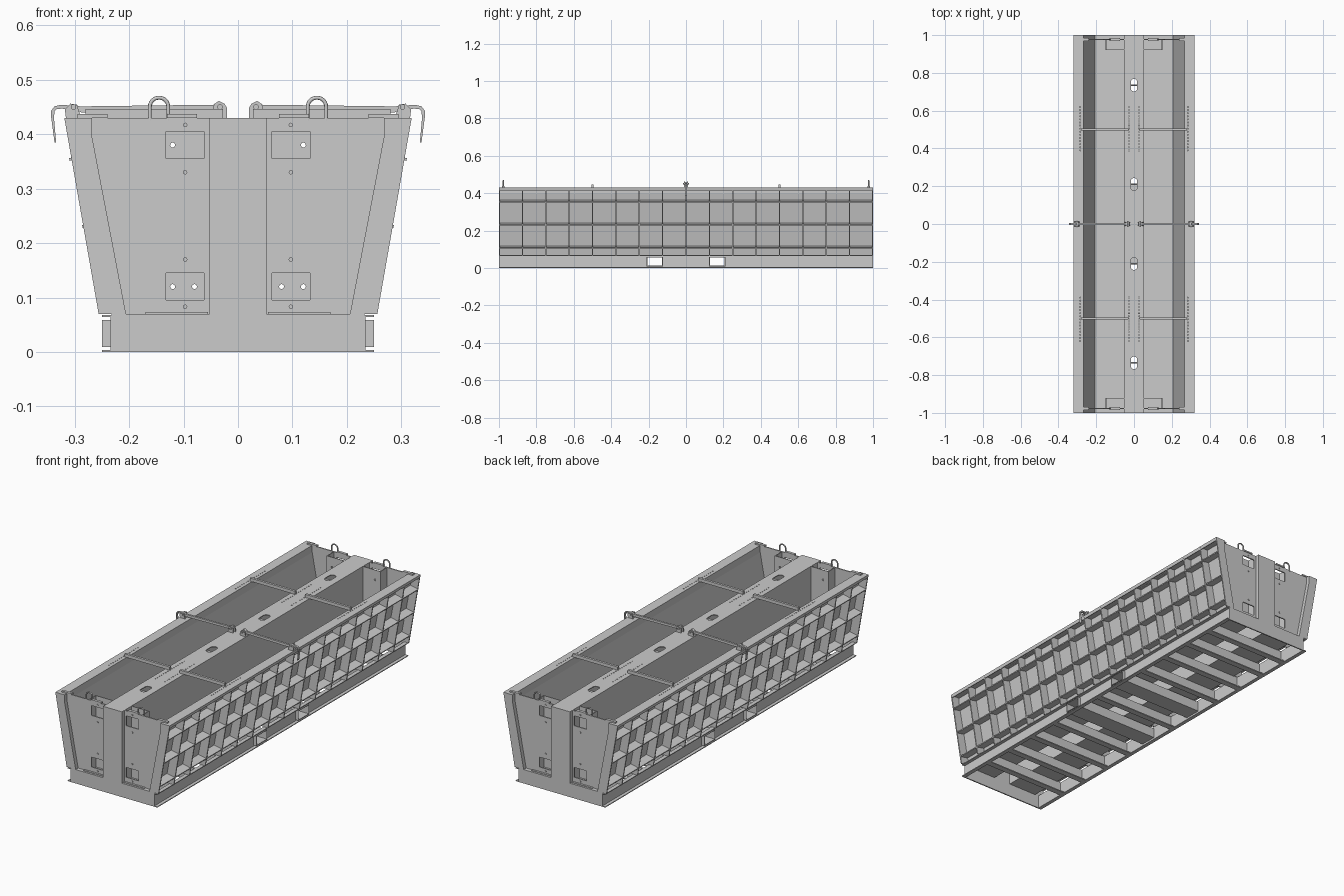
import bpy, bmesh, math

if "Cube" in bpy.data.objects:
    bpy.data.objects.remove(bpy.data.objects["Cube"])

T = 0.004                      # sheet thickness
ENDS = (-1, 1)


def prism(pts, a, b, axis='y'):
    """One extruded profile; pts are the two coordinates left over by the axis."""
    return (pts, a, b, axis)


def rect(u0, u1, v0, v1):
    return [(u0, v0), (u1, v0), (u1, v1), (u0, v1)]


def box(x0, x1, y0, y1, z0, z1):
    return prism(rect(x0, x1, z0, z1), y0, y1)


def circle(u, v, r, n=16):
    return [(u + r * math.cos(2 * math.pi * i / n), v + r * math.sin(2 * math.pi * i / n)) for i in range(n)]


def mx(pts, s):
    return [(s * u, v) for u, v in pts]


def build(name, parts, smooth=False):
    bm = bmesh.new()
    for pts, a, b, axis in parts:
        def put(p, d):
            u, v = p
            return {'x': (d, u, v), 'y': (u, d, v), 'z': (u, v, d)}[axis]
        lo = [bm.verts.new(put(p, a)) for p in pts]
        hi = [bm.verts.new(put(p, b)) for p in pts]
        n = len(pts)
        bm.faces.new(lo)
        bm.faces.new(hi[::-1])
        for i in range(n):
            bm.faces.new((lo[i], hi[i], hi[(i + 1) % n], lo[(i + 1) % n]))
    bmesh.ops.recalc_face_normals(bm, faces=bm.faces)
    me = bpy.data.meshes.new(name)
    bm.to_mesh(me)
    bm.free()
    ob = bpy.data.objects.new(name, me)
    bpy.context.collection.objects.link(ob)
    if smooth:
        activate(ob)
        bpy.ops.object.shade_smooth_by_angle(angle=math.radians(35))
    return ob


def activate(ob):
    bpy.ops.object.select_all(action='DESELECT')
    ob.select_set(True)
    bpy.context.view_layer.objects.active = ob


def cut(ob, parts):
    cutter = build('cutter', parts)
    cutter.hide_render = True
    mod = ob.modifiers.new('cut', 'BOOLEAN')
    mod.operation, mod.solver, mod.object = 'DIFFERENCE', 'EXACT', cutter
    activate(ob)
    bpy.ops.object.modifier_apply(modifier='cut')
    bpy.data.objects.remove(cutter)


def wire(name, pts, r):
    cu = bpy.data.curves.new(name, 'CURVE')
    cu.dimensions, cu.bevel_depth, cu.bevel_resolution, cu.use_fill_caps = '3D', r, 2, True
    sp = cu.splines.new('POLY')
    sp.points.add(len(pts) - 1)
    for p, c in zip(sp.points, pts):
        p.co = (*c, 1)
    ob = bpy.data.objects.new(name, cu)
    bpy.context.collection.objects.link(ob)
    activate(ob)
    bpy.ops.object.convert(target='MESH')
    bpy.ops.object.shade_smooth_by_angle(angle=math.radians(50))


def skin_x(z):
    return 0.205 + (min(z, 0.395) - 0.07) * 0.194


def rim_x(z):
    return 0.256 + (z - 0.07) * 0.175


# Base frame: outward-facing side channels, cut for the fork pockets
FORKS = (-0.167, 0.167)
for s, side in ((-1, 'left'), (1, 'right')):
    ch = build(f'base_channel_{side}', [prism(mx(
        [(0.25, 0), (0.25, T), (0.234, T), (0.234, 0.064), (0.25, 0.064),
         (0.25, 0.068), (0.23, 0.068), (0.23, 0)], s), -1, 1)])
    cut(ch, [box(s * 0.238 - 0.015, s * 0.238 + 0.015, y - 0.04, y + 0.04, 0.012, 0.056) for y in FORKS])

# Fork pockets: open tubes running through the base
pockets = build('fork_pockets', [box(-0.25, 0.25, y - 0.043, y + 0.043, 0.009, 0.059) for y in FORKS])
cut(pockets, [box(-0.3, 0.3, y - 0.04, y + 0.04, 0.012, 0.056) for y in FORKS])

# Base cross members (angles)
beams = []
for y in (-0.83, -0.67, -0.5, -0.33, 0, 0.33, 0.5, 0.67, 0.83):
    beams += [box(-0.23, 0.23, y - 0.003, y + 0.003, 0, 0.068),
              box(-0.23, 0.23, y + 0.003, y + 0.028, 0, 0.005)]
build('base_cross_members', beams)

# T-shaped end plates joining base and centre box
tee = [(-0.232, 0), (0.232, 0), (0.232, 0.07), (0.052, 0.07), (0.052, 0.43),
       (-0.052, 0.43), (-0.052, 0.07), (-0.232, 0.07)]
for e, nm in zip(ENDS, ('front', 'back')):
    build(f'end_plate_{nm}', [prism(tee, e * 1.0, e * 0.994)])

# Centre box walls and trough floors
build('centre_box_walls', [box(s * 0.052, s * 0.048, -1, 1, 0.066, 0.426) for s in ENDS])
build('trough_floors', [box(s * 0.048, s * 0.208, -1, 1, 0.066, 0.07) for s in ENDS])

# Centre top plate with lifting slots and bolt-hole rows
SLOTS = (-0.735, -0.21, 0.21, 0.735)
ROWS = [s * (0.39 + 0.0164 * i) for s in ENDS for i in range(15)]
top = build('centre_top_plate', [box(-0.052, 0.052, -1, 1, 0.426, 0.43)])
cuts = []
for y in SLOTS:
    arc = [(0.017 * math.cos(math.pi * i / 10), 0.016 + 0.017 * math.sin(math.pi * i / 10)) for i in range(11)]
    cuts.append(prism([(u, v + y) for u, v in arc] + [(-u, y - v) for u, v in arc], 0.4, 0.45, 'z'))
HOLES = lambda x: [prism(circle(x, y, 0.003, 8), 0.4, 0.45, 'z') for y in ROWS]
cut(top, cuts + HOLES(0.027) + HOLES(-0.027))
build('slot_lifting_bars', [prism(circle(y, 0.415, 0.004, 12), -0.048, 0.048, 'x') for y in SLOTS], True)

for s, side in ((-1, 'left'), (1, 'right')):
    # Sloping outer trough skin
    prof = [(0.205, 0.066), (0.268, 0.395), (0.268, 0.43), (0.272, 0.43), (0.272, 0.395), (0.209, 0.066)]
    build(f'trough_skin_{side}', [prism(mx(prof, s), -1, 1)])

    # Top flange with folded lip and bolt holes
    flange = [(0.27, 0.426), (0.27, 0.43), (0.319, 0.43), (0.316, 0.414), (0.3125, 0.414), (0.315, 0.426)]
    fl = build(f'top_flange_{side}', [prism(mx(flange, s), -1, 1)])
    cut(fl, HOLES(s * 0.285))

    # Vertical ribs every 0.125
    rib = [(0.207, 0.07), (rim_x(0.07), 0.07), (rim_x(0.427), 0.427), (0.27, 0.427), (0.27, 0.395)]
    ribs = []
    for i in range(17):
        y = max(-0.997, min(0.997, -1 + 0.125 * i))
        ribs.append(prism(mx(rib, s), y - 0.003, y + 0.003))
    build(f'vertical_ribs_{side}', ribs)

    # Horizontal stiffeners, square to the sloping skin
    bars = []
    for z in (0.118, 0.242, 0.365):
        x = skin_x(z) + 0.002
        q = [(x, z), (x + 0.046, z - 0.009), (x + 0.045, z - 0.014), (x - 0.001, z - 0.005)]
        bars.append(prism(mx(q, s), -0.994, 0.994))
    build(f'horizontal_stiffeners_{side}', bars)

    # Recessed end doors with window openings, block-out boxes and fittings
    for e, nm in zip(ENDS, ('front', 'back')):
        tag = f'{nm}_{side}'
        door = [(0.052, 0.07), (0.206, 0.07), (0.268, 0.395), (0.268, 0.43), (0.052, 0.43)]
        d = build(f'end_door_{tag}', [prism(mx(door, s), e * 0.98, e * 0.974)])
        cut(d, [box(s * 0.062, s * 0.132, e * 0.96, e * 0.99, z, z + 0.05) for z in (0.095, 0.355)])
        ell = [(0.052, 0.92), (0.15, 0.92), (0.15, 0.974), (0.146, 0.974), (0.146, 0.924), (0.052, 0.924)]
        b = build(f'block_out_{tag}', [prism([(s * u, e * v) for u, v in ell], 0.07, 0.43, 'z')])
        cut(b, [prism(circle(s * x, z, 0.0045), e * 0.91, e * 0.935)
                for x, z in ((0.12, 0.38), (0.08, 0.12), (0.12, 0.12))])
        build(f'door_bolts_{tag}', [prism(circle(s * 0.097, z, 0.004, 12), e * 0.979, e * 0.984)
                                    for z in (0.083, 0.17, 0.33, 0.417)], True)
        build(f'door_clips_{tag}', [box(s * x, s * (x + 0.055), e * 0.984, e * 0.97, 0.43, 0.437)
                                    for x in (0.075, 0.24)])
        build(f'door_foot_{tag}', [box(s * 0.055, s * 0.17, e * 0.98, e * 0.99, 0.07, 0.073)])
        loop = [(s * 0.145 + 0.017 * math.cos(math.pi * i / 12), e * 0.977,
                 0.45 + 0.017 * math.sin(math.pi * i / 12)) for i in range(13)]
        wire(f'lifting_loop_{tag}', [(loop[0][0], e * 0.977, 0.425)] + loop
             + [(loop[-1][0], e * 0.977, 0.425)], 0.0035)

        # Spacer bar across the trough
        build(f'spacer_bar_{tag}', [box(s * 0.028, s * 0.28, e * 0.5 - 0.006, e * 0.5 + 0.006, 0.43, 0.446)])

    # Hinged clamp arm at mid length
    arm = [(0.03, 0.443), (0.024, 0.45), (0.027, 0.457), (0.035, 0.46), (0.045, 0.454), (0.29, 0.451),
           (0.302, 0.455), (0.308, 0.449), (0.3, 0.441), (0.27, 0.439), (0.045, 0.443)]
    build(f'clamp_arm_{side}', [prism(mx(arm, s), -0.005, 0.005)])
    lug = [(0.02, 0.43), (0.05, 0.43), (0.044, 0.455), (0.035, 0.461), (0.025, 0.456), (0.02, 0.448)]
    build(f'clamp_lugs_{side}', [prism(mx(lug, s), e * 0.006, e * 0.011) for e in ENDS])
    catch = [(0.288, 0.43), (0.316, 0.43), (0.318, 0.445), (0.308, 0.456), (0.296, 0.454)]
    build(f'clamp_catch_{side}', [prism(mx(catch, s), e * 0.006, e * 0.012) for e in ENDS])
    build(f'clamp_pins_{side}', [prism(circle(s * x, 0.45, 0.005), -0.017, 0.017) for x in (0.033, 0.302)], True)
    hook = [(0.3, 0.452), (0.325, 0.454), (0.337, 0.451), (0.343, 0.443), (0.343, 0.43), (0.337, 0.385),
            (0.334, 0.385), (0.338, 0.43), (0.337, 0.442), (0.333, 0.446), (0.323, 0.447), (0.3, 0.443)]
    build(f'clamp_handle_{side}', [prism(mx(hook, s), -0.006, 0.006)], True)
